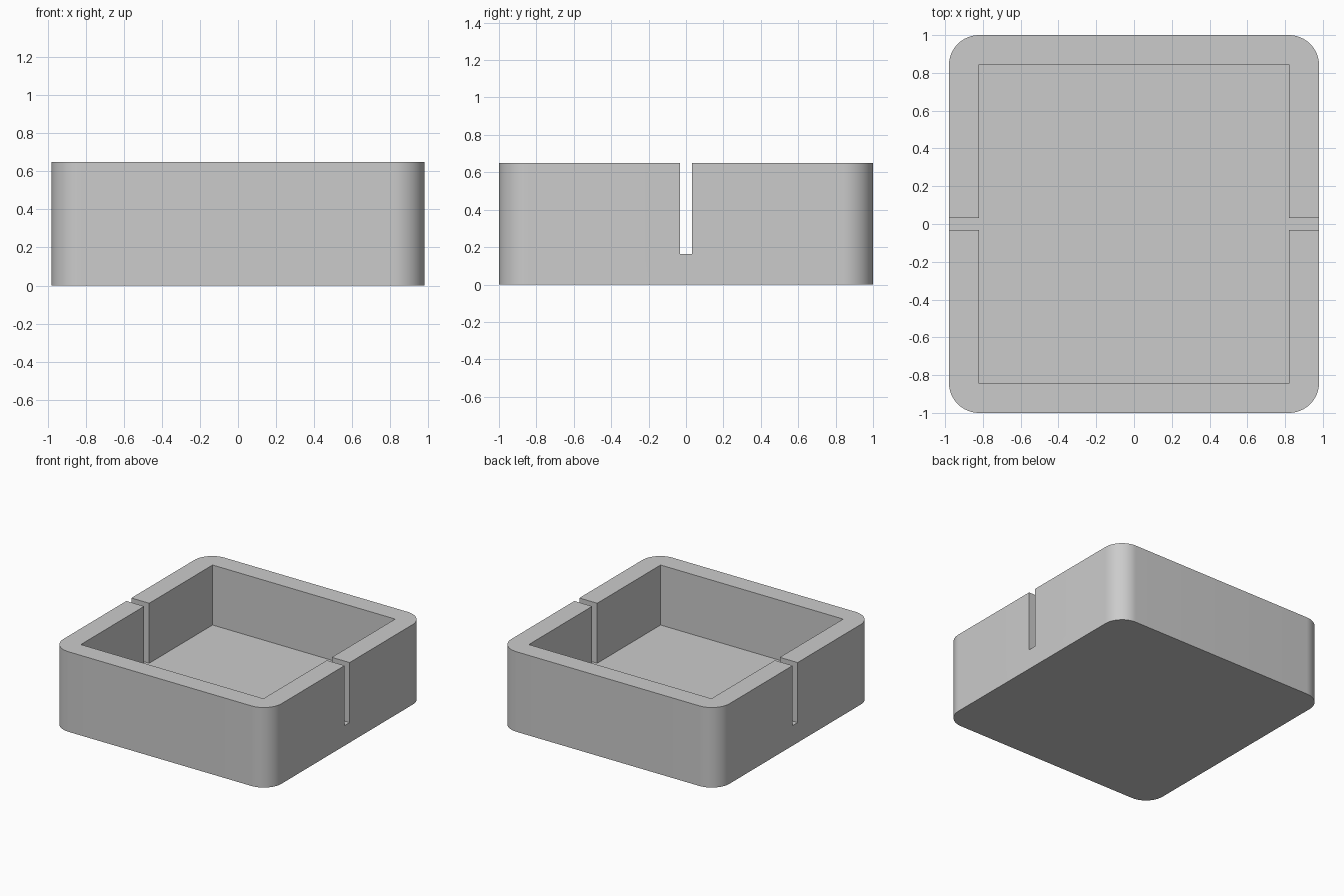
import bpy
import bmesh
from math import cos, sin, pi, radians

cube = bpy.data.objects.get("Cube")
if cube:
    bpy.data.objects.remove(cube, do_unlink=True)

HALF_X, HALF_Y, HEIGHT = 0.98, 1.0, 0.65
INNER_X, INNER_Y, FLOOR = 0.82, 0.845, 0.163
RADIUS, SLOT, STEPS = 0.16, 0.032, 16

# Single grey material
grey = bpy.data.materials.new("plain grey")
grey.use_nodes = True
colour = (0.6, 0.6, 0.6, 1)
grey.diffuse_color = colour
grey.node_tree.nodes["Principled BSDF"].inputs["Base Color"].default_value = colour


def prism(name, outline, bottom, top):
    """Extrude a flat counter-clockwise outline into a solid."""
    bm = bmesh.new()
    face = bm.faces.new([bm.verts.new((x, y, bottom)) for x, y in outline])
    extruded = bmesh.ops.extrude_face_region(bm, geom=[face], use_keep_orig=True)
    for v in extruded["geom"]:
        if isinstance(v, bmesh.types.BMVert):
            v.co.z = top
    bmesh.ops.recalc_face_normals(bm, faces=bm.faces)
    mesh = bpy.data.meshes.new(name)
    bm.to_mesh(mesh)
    bm.free()
    obj = bpy.data.objects.new(name, mesh)
    bpy.context.collection.objects.link(obj)
    mesh.materials.append(grey)
    return obj


# Outer block with rounded vertical corners
outline = []
for i, (sx, sy) in enumerate([(1, 1), (-1, 1), (-1, -1), (1, -1)]):
    for step in range(STEPS + 1):
        a = (i + step / STEPS) * pi / 2
        outline.append((sx * (HALF_X - RADIUS) + RADIUS * cos(a),
                        sy * (HALF_Y - RADIUS) + RADIUS * sin(a)))
tray = prism("tray", outline, 0, HEIGHT)

# Cavity and the two side slots as one cross-shaped cutter
reach = HALF_X + 0.1
quarter = [(reach, SLOT), (INNER_X, SLOT), (INNER_X, INNER_Y)]
cross = (quarter + [(-x, y) for x, y in reversed(quarter)]
         + [(-x, -y) for x, y in quarter]
         + [(x, -y) for x, y in reversed(quarter)])
cutter = prism("cavity_cutter", cross, FLOOR, HEIGHT + 0.1)
cutter.hide_render = True

cut = tray.modifiers.new("cavity", "BOOLEAN")
cut.operation = "DIFFERENCE"
cut.solver = "EXACT"
cut.object = cutter

bpy.ops.object.select_all(action="DESELECT")
tray.select_set(True)
bpy.context.view_layer.objects.active = tray
bpy.ops.object.modifier_apply(modifier=cut.name)
bpy.data.objects.remove(cutter, do_unlink=True)

# Smooth rounded corners, crisp rims
bpy.ops.object.shade_smooth_by_angle(angle=radians(30))
